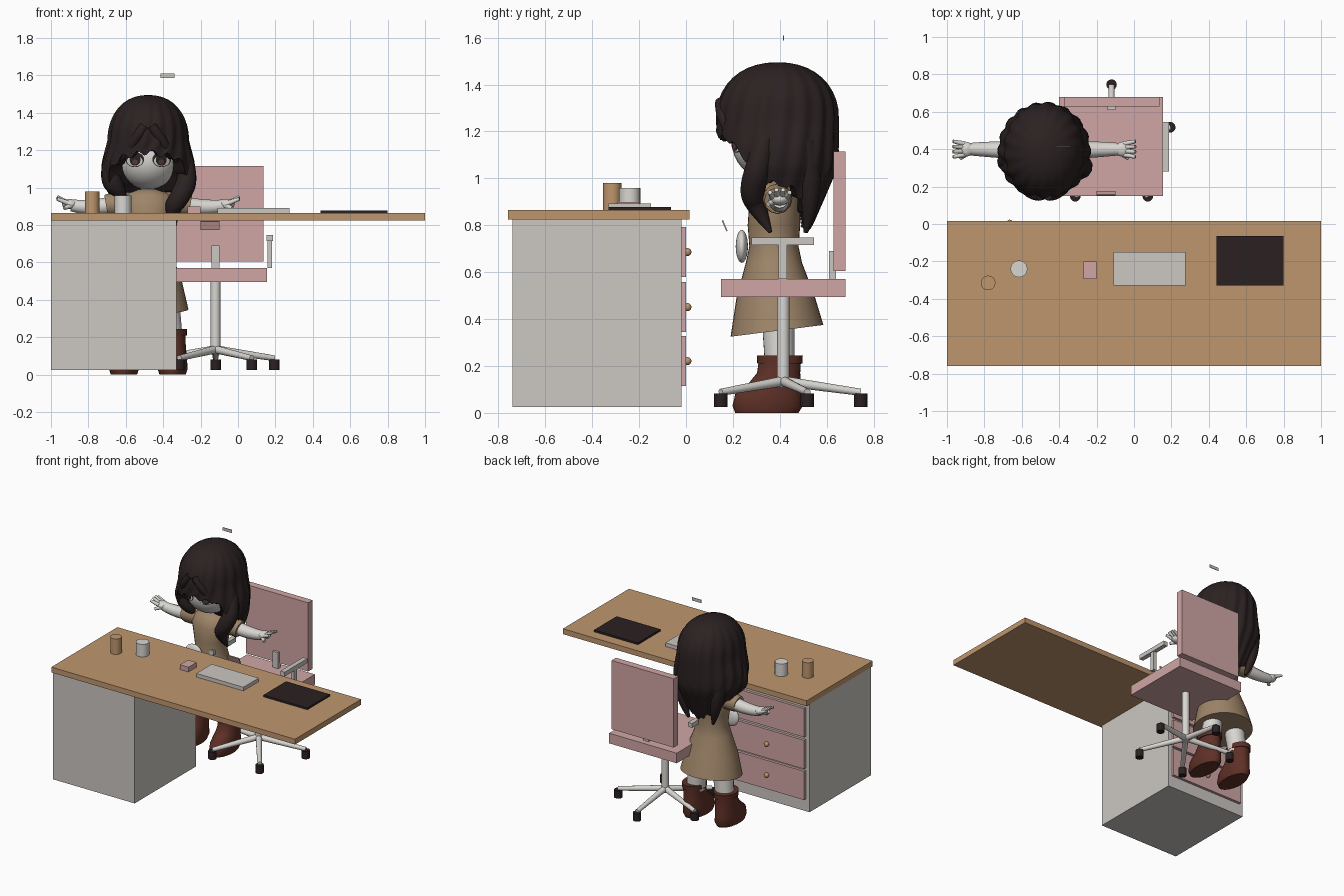
import bpy, bmesh, math
from mathutils import Vector, Matrix

if "Cube" in bpy.data.objects:
    bpy.data.objects.remove(bpy.data.objects["Cube"])


def material(name, *srgb):
    lin = [((c + 0.055) / 1.055) ** 2.4 for c in srgb] + [1]
    m = bpy.data.materials.new(name)
    m.use_nodes = True
    m.diffuse_color = lin
    m.node_tree.nodes["Principled BSDF"].inputs["Base Color"].default_value = lin
    return m


WOOD = material("wood", .75, .59, .43)
GREY = material("warm_grey", .80, .78, .76)
PINK = material("dusty_pink", .82, .65, .65)
DARK = material("dark_brown", .17, .13, .13)
DRESS = material("khaki", .62, .52, .41)
BOOT = material("boot_brown", .37, .19, .15)
SKIN = material("pale_skin", .85, .84, .82)
IRIS = material("eye_brown", .33, .25, .23)


def finish(name, mesh, mat, smooth=True):
    mesh.materials.clear()
    mesh.materials.append(mat)
    ob = bpy.data.objects.new(name, mesh)
    bpy.context.collection.objects.link(ob)
    if smooth:
        bpy.ops.object.select_all(action='DESELECT')
        ob.select_set(True)
        bpy.context.view_layer.objects.active = ob
        bpy.ops.object.shade_smooth_by_angle(angle=math.radians(45))
    return ob


def from_bm(name, bm, mat, smooth=True):
    bmesh.ops.recalc_face_normals(bm, faces=bm.faces)
    mesh = bpy.data.meshes.new(name)
    bm.to_mesh(mesh)
    bm.free()
    return finish(name, mesh, mat, smooth)


def box(name, xs, ys, zs, mat, tilt=0):
    size = [b - a for a, b in (xs, ys, zs)]
    mid = [(a + b) / 2 for a, b in (xs, ys, zs)]
    bm = bmesh.new()
    bmesh.ops.create_cube(bm, size=1, matrix=Matrix.Translation(mid)
                          @ Matrix.Rotation(tilt, 4, 'X') @ Matrix.Diagonal((*size, 1)))
    return from_bm(name, bm, mat, False)


def cylinder(name, x, y, z0, z1, r, mat):
    bm = bmesh.new()
    bmesh.ops.create_cone(bm, cap_ends=True, segments=24, radius1=r, radius2=r, depth=z1 - z0,
                          matrix=Matrix.Translation((x, y, (z0 + z1) / 2)))
    return from_bm(name, bm, mat)


def ball(name, mid, radii, mat):
    bm = bmesh.new()
    bmesh.ops.create_uvsphere(bm, u_segments=32, v_segments=18, radius=1,
                              matrix=Matrix.Translation(mid) @ Matrix.Diagonal((*radii, 1)))
    return from_bm(name, bm, mat)


def skin_rings(name, rings, mat):
    """Bridge equal rings of points and cap both ends."""
    bm = bmesh.new()
    rows = [[bm.verts.new(p) for p in ring] for ring in rings]
    n = len(rows[0])
    for a, b in zip(rows, rows[1:]):
        for i in range(n):
            j = (i + 1) % n
            bm.faces.new((a[i], a[j], b[j], b[i]))
    bm.faces.new(rows[0])
    bm.faces.new(rows[-1])
    return from_bm(name, bm, mat)


def loft(name, x, rows, mat, n=32):
    """Rows are (z, centre y, x radius, y radius, slope along y)."""
    rings = []
    for z, cy, rx, ry, slope in rows:
        angles = [math.tau * i / n for i in range(n)]
        rings.append([(x + rx * math.cos(a), cy + ry * math.sin(a),
                       z + slope * math.sin(a)) for a in angles])
    return skin_rings(name, rings, mat)


def tube(name, points, mat):
    """Tapered tube through (x, y, z, radius) points."""
    cu = bpy.data.curves.new(name, 'CURVE')
    cu.dimensions = '3D'
    cu.bevel_depth = 1
    cu.bevel_resolution = 4
    cu.use_fill_caps = True
    sp = cu.splines.new('NURBS')
    sp.points.add(len(points) - 1)
    for p, (x, y, z, r) in zip(sp.points, points):
        p.co = (x, y, z, 1)
        p.radius = r
    sp.order_u = min(3, len(points))
    sp.use_endpoint_u = True
    sp.resolution_u = 8
    tmp = bpy.data.objects.new(name + "_path", cu)
    bpy.context.collection.objects.link(tmp)
    dg = bpy.context.evaluated_depsgraph_get()
    mesh = bpy.data.meshes.new_from_object(tmp.evaluated_get(dg))
    bpy.data.objects.remove(tmp)
    return finish(name, mesh, mat)


# Desk with drawers
box("desk_top", (-1, 1), (-.76, .015), (.825, .865), WOOD)
box("desk_cabinet", (-1, -.33), (-.74, -.02), (.025, .825), GREY)
for z in (.115, .345, .58):
    box("drawer_front", (-.97, -.36), (-.02, 0), (z, z + .213), PINK)
    ball("drawer_knob", (-.665, .006, z + .106), (.017, .017, .017), WOOD)

# Things on the desk
cylinder("tan_cup", -.78, -.315, .865, .98, .039, WOOD)
cylinder("pale_cup", -.615, -.24, .865, .958, .045, SKIN)
box("small_box", (-.27, -.2), (-.295, -.2), (.865, .9), PINK)
box("keyboard", (-.11, .275), (-.33, -.15), (.865, .892), GREY)
box("desk_pad", (.44, .8), (-.33, -.065), (.865, .879), DARK)

# Office chair
CX, CY = -.12, .415
box("chair_seat", (-.4, .155), (.15, .68), (.495, .57), PINK)
box("chair_back", (-.375, .135), (.628, .68), (.605, 1.115), PINK)
box("back_support", (CX - .022, CX + .022), (.61, .64), (.57, .69), GREY)
for x in (-.415, .17):
    box("arm_post", (x - .012, x + .012), (.395, .43), (.57, .72), GREY)
    box("arm_pad", (x - .017, x + .017), (.28, .545), (.715, .747), GREY)
cylinder("chair_column", CX, CY, .11, .495, .026, SKIN)
for k in range(5):
    a = math.radians(90 + 72 * k)
    x, y = CX + .33 * math.cos(a), CY + .33 * math.sin(a)
    tube("chair_foot", [(CX, CY, .135, .022), (x, y, .088, .015)], SKIN)
    cylinder("caster", x, y, .025, .082, .028, DARK)

# Small loose plates
box("loose_plate", (-.2, -.1), (.162, .168), (.773, .823), PINK, .4)
box("floating_plate", (-.415, -.34), (.413, .417), (1.587, 1.61), GREY)

# Girl: dress and limbs
X = -.48
loft("dress", X, [(.35, .388, .215, .198, .025), (.5, .38, .18, .165, .01), (.64, .375, .13, .12, 0),
                  (.71, .375, .108, .105, 0), (.8, .375, .12, .112, 0), (.9, .38, .145, .11, 0),
                  (.96, .39, .125, .095, 0), (.99, .39, .06, .06, 0)], DRESS)
ball("waist_pouch", (-.53, .238, .71), (.07, .026, .07), SKIN)
cylinder("neck", X, .385, .95, 1.04, .05, SKIN)
for s in (-1, 1):
    foot = X + s * .13
    tube("leg", [(X + s * .085, .39, .5, .075), (X + s * .12, .4, .2, .065)], SKIN)
    loft("boot", foot, [(0, .345, .07, .135, 0), (.03, .348, .08, .15, 0), (.08, .352, .078, .142, 0),
                        (.13, .38, .073, .11, 0), (.17, .395, .07, .092, 0),
                        (.22, .4, .07, .09, 0)], BOOT)
    loft("boot_cuff", foot, [(.21, .4, .076, .096, 0), (.245, .4, .077, .098, 0)], BOOT)
    tube("sleeve", [(X + s * .09, .39, .915, .06), (X + s * .17, .39, .915, .07),
                    (X + s * .225, .39, .905, .056)], DRESS)
    tube("arm", [(X + s * .18, .395, .91, .046), (X + s * .3, .4, .885, .043),
                 (X + s * .41, .4, .905, .032)], SKIN)
    ball("palm", (X + s * .42, .4, .912), (.042, .04, .027), SKIN)
    for d in (-.042, -.014, .014, .042):
        tube("finger", [(X + s * .43, .4 + d * .7, .918, .014),
                        (X + s * .488, .4 + d, .957 - abs(d) * .4, .009)], SKIN)
    tube("thumb", [(X + s * .41, .38, .905, .015), (X + s * .45, .35, .89, .01)], SKIN)

# Head and eyes
HEAD, RADII = Vector((X, .37, 1.15)), (.168, .174, .16)
ball("head", HEAD, RADII, SKIN)


def face_disc(name, dx, dz, rx, rz, lift, mat):
    """Thin disc that follows the front of the head."""
    def on_face(x, z):
        d = math.sqrt(max(0, 1 - (x / RADII[0]) ** 2 - (z / RADII[2]) ** 2))
        return HEAD + Vector((x, -RADII[1] * d - lift, z))
    rings = [[on_face(dx + f * rx * math.cos(a), dz + f * rz * math.sin(a))
              for a in [math.tau * i / 24 for i in range(24)]] for f in (1, .6, .2)]
    return skin_rings(name, rings, mat)


for s in (-1, 1):
    face_disc("eye_outline", s * .072, 0, .05, .04, .003, DARK)
    face_disc("eye_white", s * .072, -.008, .042, .028, .005, SKIN)
    face_disc("iris", s * .07, -.002, .029, .031, .007, DARK)
    face_disc("iris_glow", s * .07, -.013, .016, .013, .009, IRIS)

# Hair shell whose hem depends on the angle from the front
HEM = [(0, 1.19), (40, 1.16), (58, 1.08), (72, .99), (110, .95), (140, .85), (180, .79)]


def hem(deg):
    for (a, za), (b, zb) in zip(HEM, HEM[1:]):
        if deg <= b:
            return za + (zb - za) * (deg - a) / (b - a)
    return HEM[-1][1]


def hair_point(a, t):
    deg = abs(math.degrees(a))
    wave = math.sin(18 * a + 3 * t)
    if t <= 1:
        f = math.sin(t * math.pi / 2) ** .9
        z, wide = 1.25 + .245 * math.cos(t * math.pi / 2) ** .9, .215
    else:
        s = min(t - 1, 1)
        z = 1.25 + (hem(deg) + .015 * wave - 1.25) * s
        f = 1 - max(0, 1.05 - z) * 1.7
        wide = .215 + .03 * min(1, (1.25 - z) / .12)
        if t > 2:
            f *= .72
            z += .01
    f *= 1 + .022 * wave * min(1, t)
    return (X + wide * f * math.sin(a), .39 - .258 * f * math.cos(a), z)


turns = [-math.pi + math.tau * i / 144 for i in range(144)]
steps = [.03] + [k / 10 for k in range(1, 21)] + [2.1]
skin_rings("hair", [[hair_point(a, t) for a in turns] for t in steps], DARK)

# Loose locks of hair
tube("left_front_lock", [(-.29, .34, 1.18, .04), (-.26, .31, 1.06, .055), (-.31, .28, .95, .055),
                         (-.36, .3, .88, .045), (-.34, .36, .77, .008)], DARK)
tube("right_front_lock", [(-.67, .34, 1.18, .04), (-.69, .33, 1.06, .06), (-.64, .34, .98, .045),
                          (-.6, .36, .94, .01)], DARK)
for s in (-1, 1):
    tube("back_lock", [(X + s * .15, .5, 1.15, .06), (X + s * .16, .55, .95, .055),
                       (X + s * .1, .51, .77, .01)], DARK)
    tube("fringe_lock", [(X + s * .02, .15, 1.33, .025), (X + s * .08, .15, 1.24, .035),
                         (X + s * .15, .23, 1.14, .01)], DARK)
